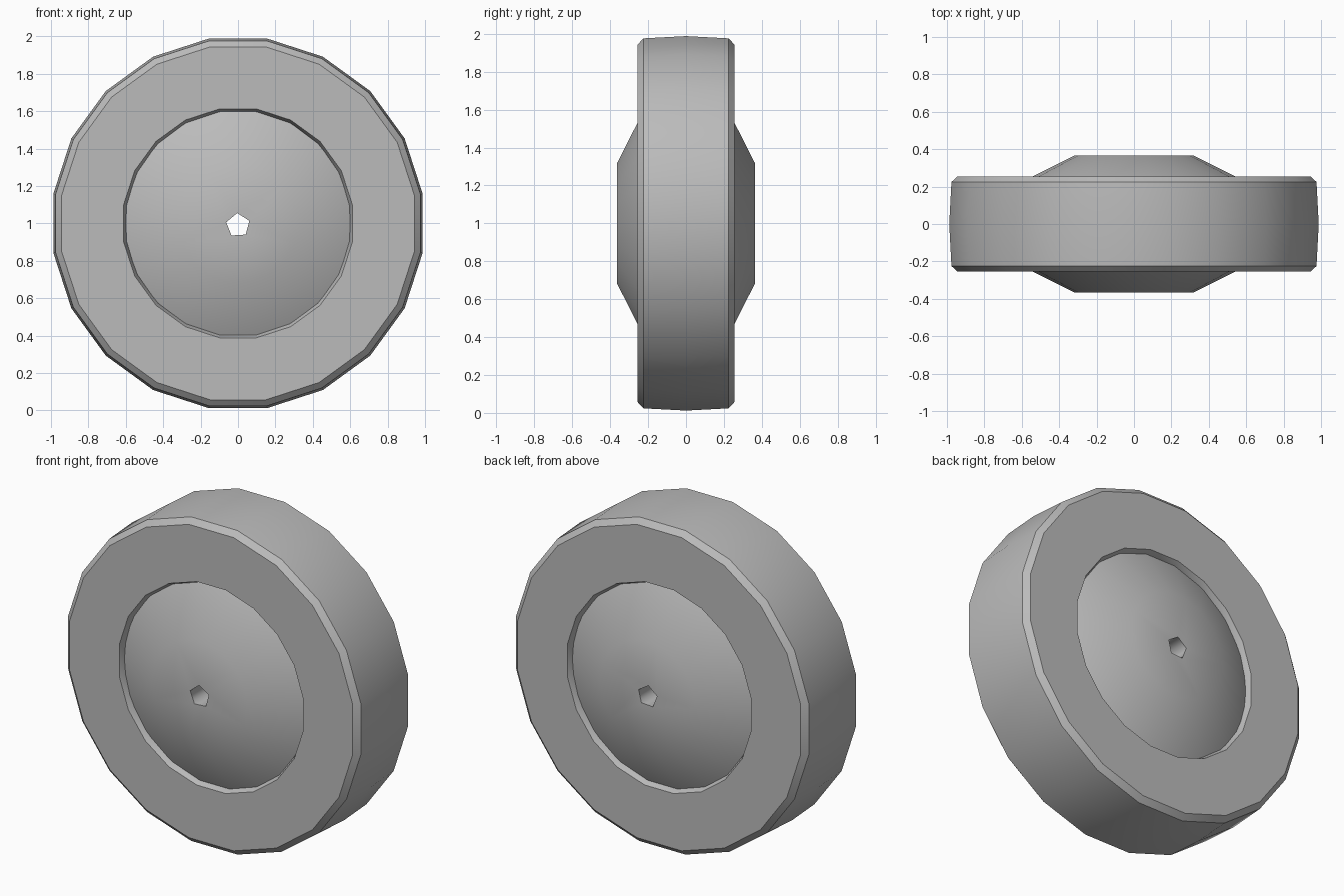
import bpy
import bmesh
from math import sin, cos, tau, radians

cube = bpy.data.objects.get("Cube")
if cube:
    bpy.data.objects.remove(cube)

grey = bpy.data.materials.new("plain grey")
grey.use_nodes = True
colour = (0.5, 0.5, 0.5, 1)
grey.diffuse_color = colour
grey.node_tree.nodes["Principled BSDF"].inputs["Base Color"].default_value = colour


def lathe(name, half, sides, turn, smooth_angle=32):
    """Spin a closed (radius, y) half profile, mirrored in y, around the axle."""
    profile = half + [(r, -y) for r, y in reversed(half) if y > 0]
    bm = bmesh.new()
    rings = []
    for r, y, n, t in [(r, y, sides, turn) for r, y in profile]:
        rings.append([bm.verts.new((r * cos(tau * (i + t) / n), y,
                                    1 + r * sin(tau * (i + t) / n)))
                      for i in range(n)])
    for a, b in zip(rings, rings[1:] + rings[:1]):
        for i in range(sides):
            j = (i + 1) % sides
            bm.faces.new((a[i], a[j], b[j], b[i]))
    bmesh.ops.recalc_face_normals(bm, faces=bm.faces)
    mesh = bpy.data.meshes.new(name)
    bm.to_mesh(mesh)
    bm.free()
    mesh.materials.append(grey)
    obj = bpy.data.objects.new(name, mesh)
    bpy.context.collection.objects.link(obj)
    bpy.ops.object.select_all(action='DESELECT')
    obj.select_set(True)
    bpy.context.view_layer.objects.active = obj
    bpy.ops.object.shade_smooth_by_angle(angle=radians(smooth_angle))
    return obj


# Tyre: crowned tread, bevelled shoulders, flat sidewalls, shallow inner lip
lathe("tyre", [(1.0, 0), (0.988, 0.225), (0.955, 0.255),
               (0.62, 0.255), (0.595, 0.2)][::1], 20, 0.5)

# Hub: sloping disc on both sides
hub = lathe("hub", [(0.62, 0.215), (0.32, 0.365), (0.06, 0.365)], 18, 0)

# Axle hole: narrow the bore to five sides by merging its ring vertices
bm = bmesh.new()
bm.from_mesh(hub.data)
for v in bm.verts:
    dx, dz = v.co.x, v.co.z - 1
    if dx * dx + dz * dz < 0.01:
        step = round((hub.matrix_world.to_3x3() @ v.co).angle(v.co))
        i = [k for k in range(18)
             if abs(0.06 * cos(tau * k / 18) - dx) < 1e-4
             and abs(0.06 * sin(tau * k / 18) - dz) < 1e-4][0]
        a = tau * (round(i * 5 / 18) % 5 + 0.3) / 5 + step
        v.co.x, v.co.z = 0.065 * cos(a), 0.99 + 0.065 * sin(a)
bmesh.ops.remove_doubles(bm, verts=bm.verts, dist=0.001)
bm.to_mesh(hub.data)
bm.free()
